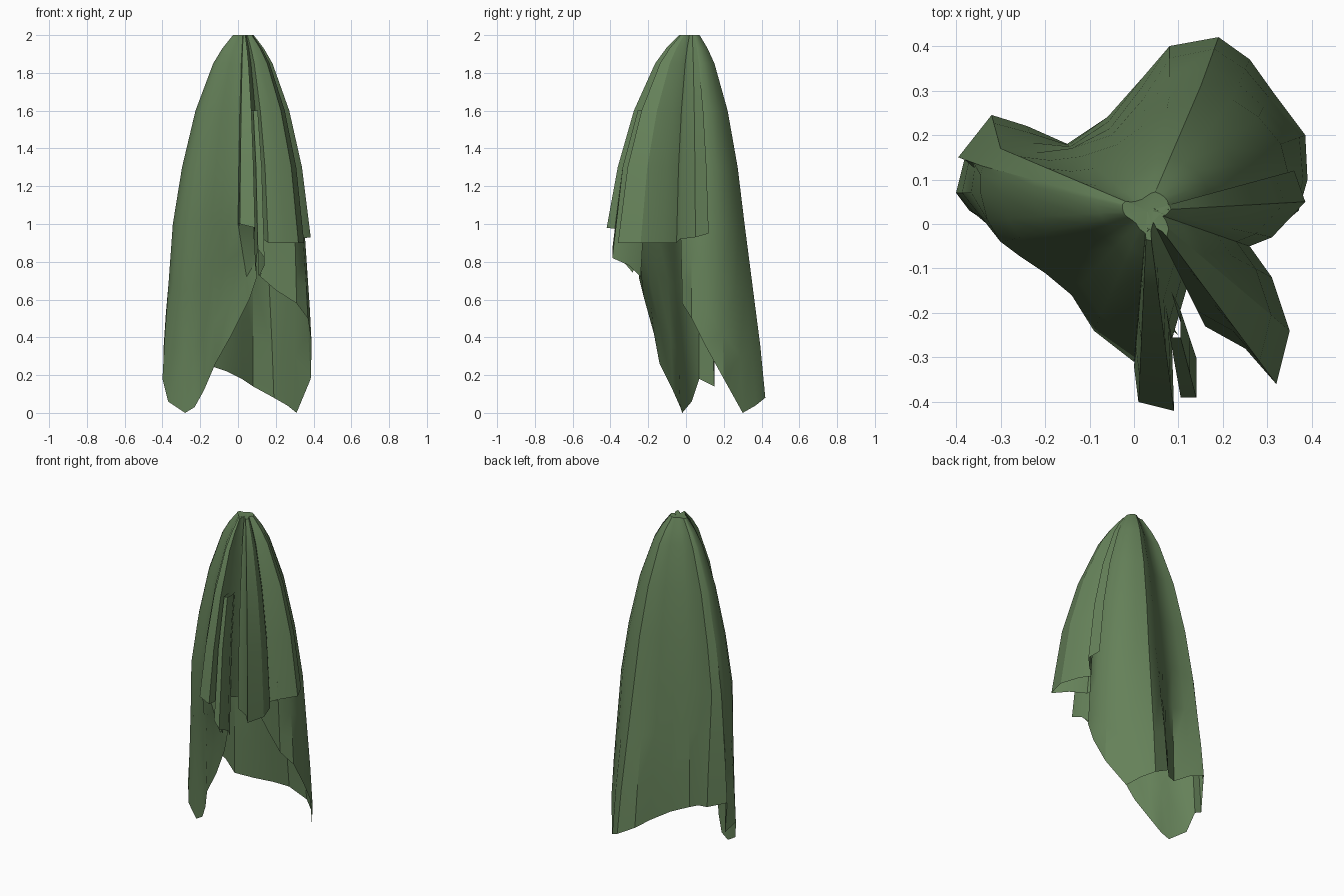
import bpy, bmesh, math

if "Cube" in bpy.data.objects:
    bpy.data.objects.remove(bpy.data.objects["Cube"])

cloth = bpy.data.materials.new("green_cloth")
cloth.diffuse_color = (0.13, 0.22, 0.10, 1)
cloth.use_nodes = True
cloth.node_tree.nodes["Principled BSDF"].inputs["Base Color"].default_value = cloth.diffuse_color

CX, CY = 0.03, 0.03
# shoulder profile: height and how far the folds have opened out
PROFILE = [(2.0, .15), (1.93, .30), (1.85, .43), (1.6, .68), (1.3, .87)]


def spread(x, y, f):
    return CX + (x - CX) * f, CY + (y - CY) * f


def make_cloth(name, columns, cap=False, start=0):
    """Skin a strip of hanging fold lines, each a list of points from top to hem."""
    bm = bmesh.new()
    cols = [[bm.verts.new(p) for p in c[start:]] for c in columns]
    for a, b in zip(cols, cols[1:]):
        for i in range(len(a) - 1):
            bm.faces.new((a[i], a[i + 1], b[i + 1], b[i]))
    if cap:
        top = bm.verts.new((CX, CY, 1.997))
        for a, b in zip(cols, cols[1:] + cols[:1]):
            bm.faces.new((a[0], b[0], top))
    bmesh.ops.recalc_face_normals(bm, faces=bm.faces)
    me = bpy.data.meshes.new(name)
    bm.to_mesh(me)
    bm.free()
    me.materials.append(cloth)
    ob = bpy.data.objects.new(name, me)
    bpy.context.collection.objects.link(ob)
    bpy.context.view_layer.objects.active = ob
    ob.select_set(True)
    bpy.ops.object.shade_smooth_by_angle(angle=math.radians(30))
    ob.select_set(False)
    return ob


def long_fold(mx, my, hx, hy, hz):
    pts = [(*spread(mx, my, f), z) for z, f in PROFILE] + [(mx, my, 1.0)]
    for t in (.35, .7, 1):
        s = t if t == 1 else t * 1.08
        pts.append((mx + (hx - mx) * s, my + (hy - my) * s, 1 + (hz - 1) * t))
    return pts


def short_fold(x, y, z):
    return [(*spread(x, y, f), h) for h, f in PROFILE] + [(x, y, z)]


# long cloak: fold position at z = 1, then hem position
body = [
    (.08, -.22, .10, -.25, .72), (.00, -.31, .06, -.22, .60),
    (-.09, -.24, -.03, -.17, .42), (-.14, -.16, -.12, -.14, .26),
    (-.20, -.11, -.18, -.07, .12), (-.26, -.07, -.23, -.03, .03),
    (-.30, -.04, -.28, -.02, .0), (-.33, .01, -.37, .03, .06),
    (-.345, .07, -.40, .07, .18), (-.345, .11, -.38, .15, .14),
    (-.34, .13, -.395, .15, .33), (-.30, .17, -.32, .245, .32),
    (-.22, .16, -.24, .22, .30), (-.14, .17, -.15, .18, .25),
    (-.05, .20, -.06, .24, .22), (.02, .25, .02, .33, .18),
    (.08, .29, .08, .40, .14), (.15, .31, .19, .42, .08),
    (.22, .28, .26, .37, .04), (.28, .24, .31, .30, .0),
    (.33, .18, .385, .20, .18), (.35, .10, .39, .10, .36),
    (.34, .03, .37, .03, .50), (.30, -.03, .31, -.02, .58),
    (.20, .02, .20, .03, .65), (.13, .06, .12, .06, .72),
]
make_cloth("long_cloak", [long_fold(*c) for c in body], cap=True)

# short gathered layer over the front right
cape = [
    (.05, -.20, .95), (.00, -.32, 1.0), (.01, -.40, 1.0), (.09, -.42, .98),
    (.085, -.26, .96), (.12, -.14, .93), (.16, -.23, .90), (.25, -.28, .90),
    (.32, -.36, .90), (.35, -.24, .90), (.31, -.12, .90), (.26, -.05, .90),
    (.31, -.03, .92), (.385, .05, .93), (.36, .12, .95),
]
make_cloth("short_cape", [short_fold(*c) for c in cape], cap=True)

# small inner flap peeking out below the cape
flap = [(.09, -.28, .74), (.105, -.39, .87), (.14, -.39, .82),
        (.14, -.30, .78), (.11, -.24, .72)]
make_cloth("inner_flap", [short_fold(*c) for c in flap], start=3)
